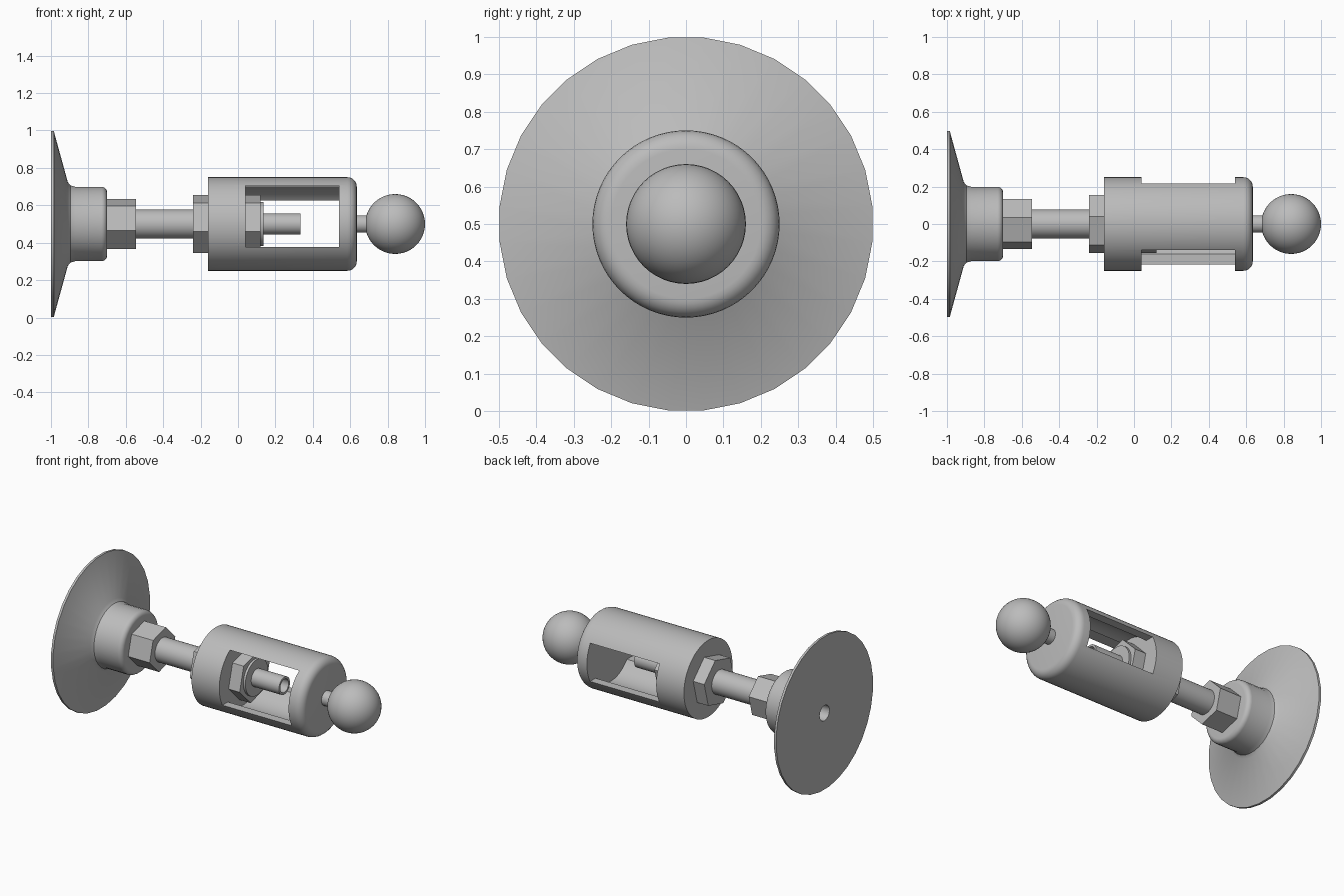
import bpy, bmesh, math
from mathutils import Matrix

if "Cube" in bpy.data.objects:
    bpy.data.objects.remove(bpy.data.objects["Cube"], do_unlink=True)

AXIS_Z = 0.5
SEGMENTS = 32

metal = bpy.data.materials.new("plain_grey")
metal.use_nodes = True
metal.diffuse_color = (0.5, 0.5, 0.5, 1)
metal.node_tree.nodes["Principled BSDF"].inputs["Base Color"].default_value = (0.5, 0.5, 0.5, 1)


def finish(name, bm):
    """Turn a bmesh into a grey object."""
    bmesh.ops.recalc_face_normals(bm, faces=bm.faces)
    mesh = bpy.data.meshes.new(name)
    bm.to_mesh(mesh)
    bm.free()
    mesh.materials.append(metal)
    obj = bpy.data.objects.new(name, mesh)
    bpy.context.collection.objects.link(obj)
    return obj


def lathe(name, profile, sides=SEGMENTS, start=math.pi / SEGMENTS):
    """Revolve a closed (x, radius) outline round the long axis; radius 0 ends are merged."""
    bm = bmesh.new()
    rings = []
    for i in range(sides):
        a = start + math.tau * i / sides
        rings.append([bm.verts.new((x, r * math.cos(a), AXIS_Z + r * math.sin(a)))
                      for x, r in profile])
    n = len(profile)
    for i in range(sides):
        a, b = rings[i], rings[(i + 1) % sides]
        for j in range(n):
            k = (j + 1) % n
            if profile[j][1] or profile[k][1]:
                bm.faces.new((a[j], a[k], b[k], b[j]))
    bmesh.ops.remove_doubles(bm, verts=bm.verts, dist=1e-5)
    return finish(name, bm)


def rod(name, x0, x1, r, **kw):
    return lathe(name, [(x0, 0), (x0, r), (x1, r), (x1, 0)], **kw)


def box(name, x0, x1, y0, y1, z0, z1):
    bm = bmesh.new()
    bmesh.ops.create_cube(bm, size=1, matrix=Matrix.Translation(
        ((x0 + x1) / 2, (y0 + y1) / 2, (z0 + z1) / 2))
        @ Matrix.Diagonal((x1 - x0, y1 - y0, z1 - z0, 1)))
    return finish(name, bm)


def fillet(cx, cr, radius, a0, a1, steps=6):
    """Arc of outline points about (cx, cr), angles in degrees."""
    angles = [math.radians(a0 + (a1 - a0) * i / steps) for i in range(steps + 1)]
    return [(cx + radius * math.cos(a), cr + radius * math.sin(a)) for a in angles]


def cut(obj, cutter):
    bpy.context.view_layer.objects.active = obj
    mod = obj.modifiers.new("cut", "BOOLEAN")
    mod.operation = "DIFFERENCE"
    mod.solver = "EXACT"
    mod.object = cutter
    bpy.ops.object.modifier_apply(modifier=mod.name)
    bpy.data.objects.remove(cutter, do_unlink=True)


# Flared cup with a hole through its middle
cup = lathe("suction_cup",
            [(-1, 0.05), (-1, 0.5), (-0.985, 0.5), (-0.91, 0.225), (-0.895, 0.207), (-0.87, 0.2)]
            + fillet(-0.73, 0.17, 0.03, 90, 0) + [(-0.7, 0.05)])

# Hollow stem, thick behind the sleeve and thin inside it
stem = lathe("hollow_stem",
             [(-0.72, 0.043), (-0.72, 0.078), (0.06, 0.078), (0.06, 0.057),
              (0.335, 0.057), (0.335, 0.043)])

# Hexagonal nuts, turned by fifteen degrees
nuts = [rod(name, x0, x1, r, sides=6, start=math.radians(15)) for name, x0, x1, r in (
    ("cup_nut", -0.705, -0.545, 0.137),
    ("outer_lock_nut", -0.24, -0.155, 0.16),
    ("inner_lock_nut", 0.035, 0.12, 0.16))]
nut_boss = rod("inner_nut_boss", 0.11, 0.135, 0.117)

# Sleeve: rounded cylinder, bored out and opened by two windows
sleeve = lathe("sleeve", [(-0.16, 0), (-0.16, 0.25)]
               + fillet(0.585, 0.2, 0.05, 90, 0) + [(0.635, 0)], sides=64)
cut(sleeve, rod("bore", 0.04, 0.54, 0.203, sides=64))
cut(sleeve, box("front_window", 0.04, 0.54, -0.3, -0.05, 0.377, 0.707))
cut(sleeve, box("back_window", 0.04, 0.54, 0.05, 0.3, 0.377, 0.626))

# Ball on a short neck
neck = rod("ball_neck", 0.62, 0.72, 0.047)
bm = bmesh.new()
bmesh.ops.create_uvsphere(bm, u_segments=48, v_segments=24, radius=0.16,
                          matrix=Matrix.Translation((0.84, 0, AXIS_Z))
                          @ Matrix.Rotation(math.pi / 2, 4, "Y"))
ball = finish("ball", bm)

# Smooth the round parts, keep edges sharp
bpy.ops.object.select_all(action="DESELECT")
for obj in [cup, stem, nut_boss, sleeve, neck, ball] + nuts:
    obj.select_set(True)
    bpy.context.view_layer.objects.active = obj
bpy.ops.object.shade_smooth_by_angle(angle=math.radians(30))
